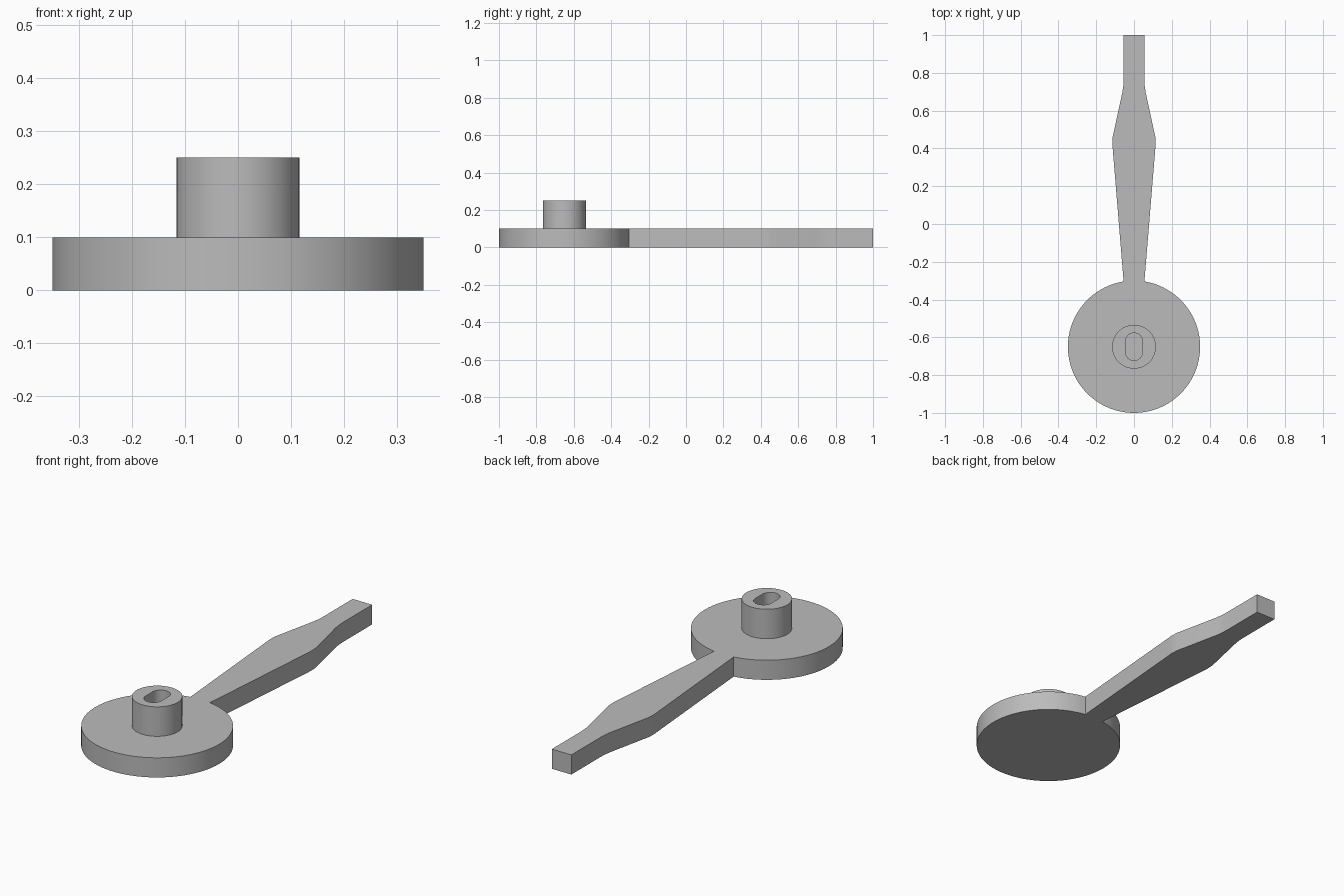
import bpy, bmesh
from math import sin, cos, asin, pi, radians, copysign

cube = bpy.data.objects.get("Cube")
if cube:
    bpy.data.objects.remove(cube, do_unlink=True)

grey = bpy.data.materials.new("plain_grey")
grey.use_nodes = True
colour = (0.5, 0.5, 0.5, 1)
grey.diffuse_color = colour
grey.node_tree.nodes["Principled BSDF"].inputs["Base Color"].default_value = colour

HUB_Y, HUB_R, THICK = -0.65, 0.35, 0.1
POST_R, POST_TOP = 0.116, 0.25
SLOT_R, SLOT_SHIFT = 0.045, 0.028
ARM_HALF = 0.055


def finish(name, bm):
    bmesh.ops.recalc_face_normals(bm, faces=bm.faces)
    mesh = bpy.data.meshes.new(name)
    bm.to_mesh(mesh)
    bm.free()
    mesh.materials.append(grey)
    obj = bpy.data.objects.new(name, mesh)
    bpy.context.collection.objects.link(obj)
    bpy.ops.object.select_all(action='DESELECT')
    obj.select_set(True)
    bpy.context.view_layer.objects.active = obj
    bpy.ops.object.shade_smooth_by_angle(angle=radians(20))
    return obj


# Flat body: round disc and waisted handle share one extruded outline
half_gap = asin(ARM_HALF / HUB_R)
start, sweep, steps = pi / 2 + half_gap, 2 * (pi - half_gap), 96
outline = []
for i in range(steps + 1):
    a = start + sweep * i / steps
    outline.append((HUB_R * cos(a), HUB_Y + HUB_R * sin(a)))
side = [(0.112, 0.39), (0.115, 0.425), (0.113, 0.46),
        (0.061, 0.7), (0.057, 0.73), (ARM_HALF, 0.76), (ARM_HALF, 1)]
outline += side + [(-x, y) for x, y in reversed(side)]

bm = bmesh.new()
base = bm.faces.new([bm.verts.new((x, y, 0)) for x, y in outline])
top = bmesh.ops.extrude_face_region(bm, geom=[base], use_keep_orig=True)
bmesh.ops.translate(bm, vec=(0, 0, THICK),
                    verts=[v for v in top["geom"] if isinstance(v, bmesh.types.BMVert)])
finish("disc_and_handle", bm)

# Post: outer wall, rim and inner wall of the oblong socket, which ends on the disc
bm = bmesh.new()
count = 64
angles = [2 * pi * (i + 0.5) / count for i in range(count)]


def ring(radius, shift, z):
    return [bm.verts.new((radius * cos(a),
                          HUB_Y + radius * sin(a) + copysign(shift, sin(a)), z))
            for a in angles]


rings = [ring(POST_R, 0, THICK), ring(POST_R, 0, POST_TOP),
         ring(SLOT_R, SLOT_SHIFT, POST_TOP), ring(SLOT_R, SLOT_SHIFT, THICK)]
for low, high in zip(rings, rings[1:]):
    for i in range(count):
        j = (i + 1) % count
        bm.faces.new((low[i], low[j], high[j], high[i]))
finish("socket_post", bm)
